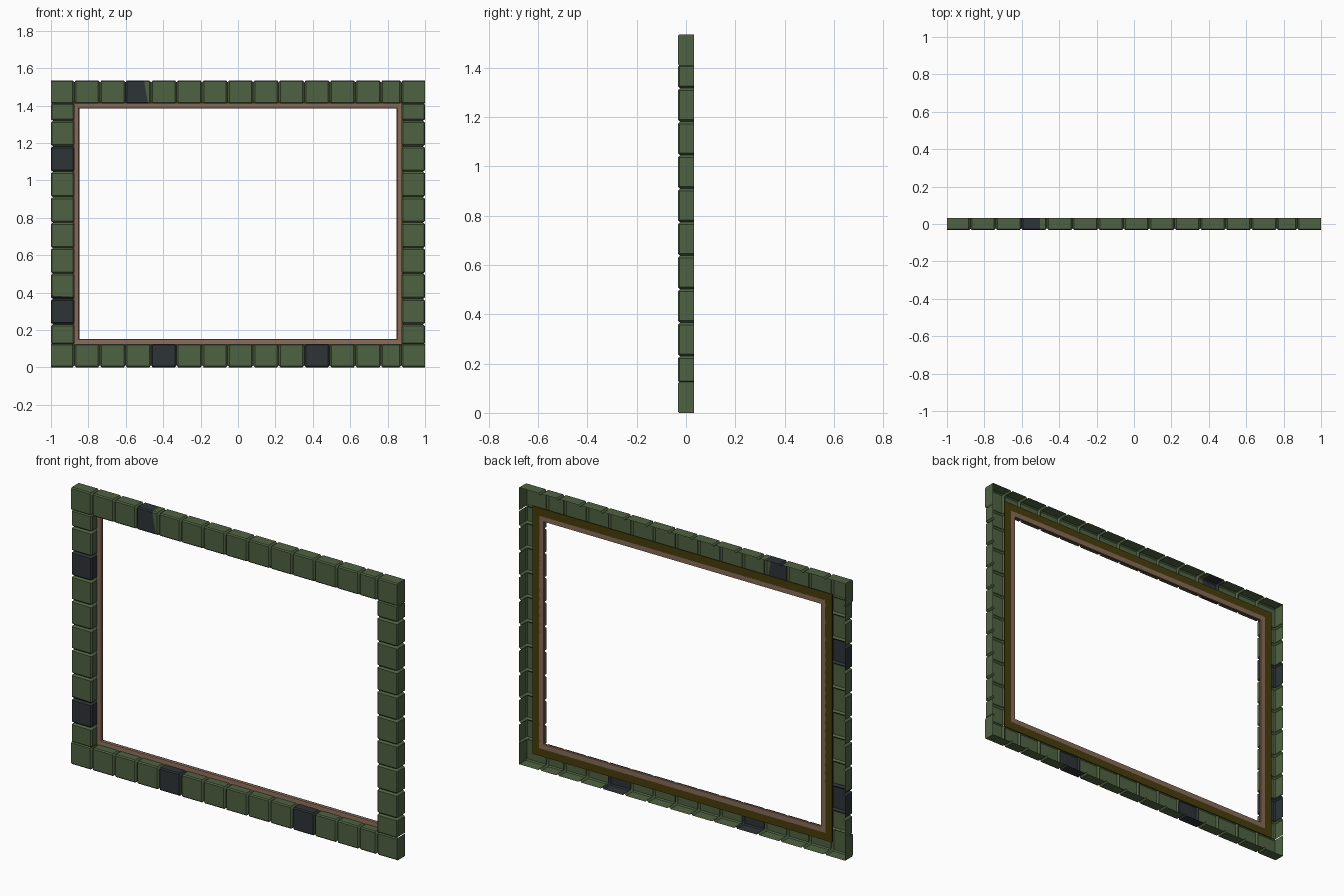
import bpy, bmesh
from mathutils import Vector

if "Cube" in bpy.data.objects:
    bpy.data.objects.remove(bpy.data.objects["Cube"])

H, W, Y = 1.535, 0.125, 0.033     # height, rail width, half depth


def material(name, rgb):
    m = bpy.data.materials.new(name)
    m.diffuse_color = (*rgb, 1)
    m.use_nodes = True
    m.node_tree.nodes["Principled BSDF"].inputs["Base Color"].default_value = m.diffuse_color
    return m


GREEN = material("green_tile", (0.078, 0.122, 0.054))
SLATE = material("slate_tile", (0.027, 0.034, 0.038))
BROWN = material("brown_wood", (0.25, 0.145, 0.098))
OLIVE = material("dark_olive", (0.062, 0.048, 0.004))


def finish(bm, name, mats):
    me = bpy.data.meshes.new(name)
    bm.to_mesh(me)
    bm.free()
    for m in mats:
        me.materials.append(m)
    ob = bpy.data.objects.new(name, me)
    bpy.context.collection.objects.link(ob)
    return ob


# hollow tile cross-section: (distance inward from outer edge, y)
FULL = [(0, Y), (0, -Y + .006), (.006, -Y), (W - .006, -Y), (W, -Y + .006), (W, Y)]
GROOVE = [(.011, Y), (.011, -Y + .014), (.016, -Y + .009),
          (W - .016, -Y + .009), (W - .011, -Y + .014), (W - .011, Y)]
BEVEL = 0.009


def rail(name, place, bounds, dark, split, corners):
    """Row of open-backed tiles. split: tile index -> (position, skew, dark half)."""
    bm = bmesh.new()
    last = len(bounds) - 2
    for i, (a, b) in enumerate(zip(bounds, bounds[1:])):
        cap_a, cap_b = corners and i == 0, corners and i == last
        stations = []
        if not cap_a:
            stations.append((a, 0, GROOVE))
        stations.append((a if cap_a else a + BEVEL, 0, FULL))
        cut = None
        if i in split:
            cut = len(stations)
            stations.append((split[i][0], split[i][1], FULL))
        stations.append((b if cap_b else b - BEVEL, 0, FULL))
        if not cap_b:
            stations.append((b, 0, GROOVE))
        rows = [[bm.verts.new(place(t + skew * (d / W - .5), d, y)) for d, y in sec]
                for t, skew, sec in stations]
        centre = place((a + b) / 2, W / 2, Y)
        faces = []
        for s, (r0, r1) in enumerate(zip(rows, rows[1:])):
            shade = int(i in dark)
            if cut:
                shade = int((s >= cut) == (split[i][2] == 1))
            for k in range(len(FULL) - 1):
                if (cap_a or cap_b) and k == len(FULL) - 2:
                    continue        # corner tile stays open toward the side rail
                f = bm.faces.new((r0[k], r0[k + 1], r1[k + 1], r1[k]))
                f.material_index = shade
                faces.append(f)
        if cap_a:
            faces.append(bm.faces.new(rows[0]))
        if cap_b:
            faces.append(bm.faces.new(rows[-1]))
        for f in faces:
            f.normal_update()
            if f.normal.dot(f.calc_center_median() - centre) < 0:
                f.normal_flip()
    return finish(bm, name, [GREEN, SLATE])


def ring(name, profile, mat):
    """Closed profile of (inset, y) swept round the rectangle."""
    bm = bmesh.new()
    rows = []
    for sx, top in ((-1, 0), (1, 0), (1, 1), (-1, 1)):
        rows.append([bm.verts.new((sx * (1 - d), y, H - d if top else d))
                     for d, y in profile])
    n = len(profile)
    for c in range(4):
        p, q = rows[c], rows[(c + 1) % 4]
        for k in range(n):
            bm.faces.new((p[k], p[(k + 1) % n], q[(k + 1) % n], q[k]))
    bmesh.ops.recalc_face_normals(bm, faces=bm.faces)
    return finish(bm, name, [mat])


# tiled rails; the top and bottom ones own the corners
across = [-1] + [-.875 + .1366 * k for k in range(13)] + [.873, 1]
upright = [.121] + [.23 + .136 * k for k in range(9)] + [1.414]
rail("bottom_rail", lambda t, d, y: Vector((t, y, d)), across, {4, 10}, {}, True)
rail("top_rail", lambda t, d, y: Vector((t, y, H - d)), across, set(),
     {3: (-.492, .022, 0)}, True)
rail("left_rail", lambda t, d, y: Vector((-1 + d, y, t)), upright, {1, 7},
     {2: (.380, -.008, 0)}, False)
rail("right_rail", lambda t, d, y: Vector((1 - d, y, t)), upright, set(), {}, False)

# backing strip and inner wooden lip
ring("backing_strip", [(.08, .027), (.08, Y), (.124, Y), (.124, .027)], OLIVE)
ring("wood_lip", [(.122, .016), (.122, Y), (.15, Y), (.152, .026), (.148, .018)], BROWN)
